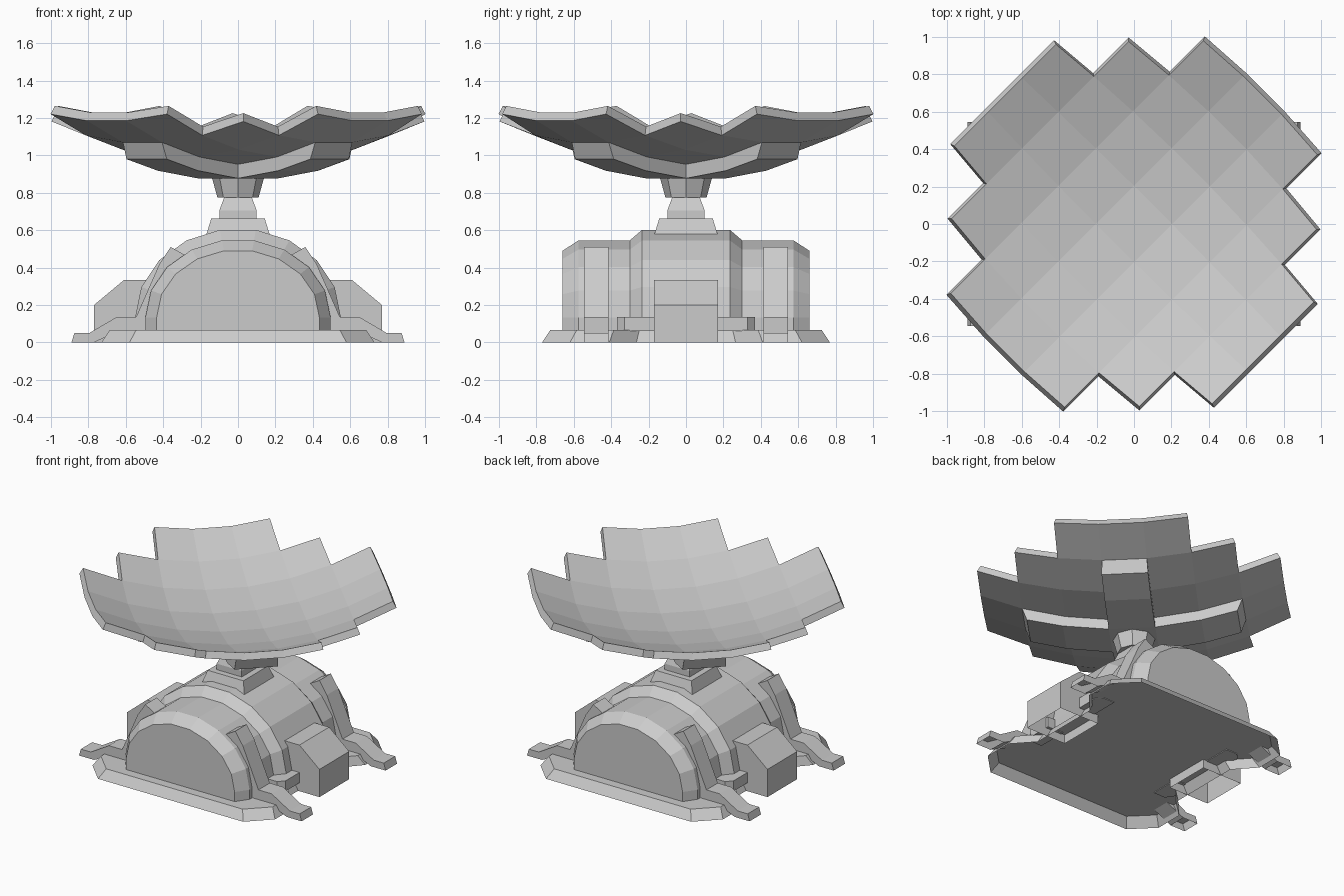
import bpy, bmesh
from math import sin, cos, pi, radians, sqrt

if "Cube" in bpy.data.objects:
    bpy.data.objects.remove(bpy.data.objects["Cube"])


def finish(name, bm):
    bmesh.ops.remove_doubles(bm, verts=bm.verts[:], dist=1e-5)
    bmesh.ops.recalc_face_normals(bm, faces=bm.faces[:])
    me = bpy.data.meshes.new(name)
    bm.to_mesh(me)
    bm.free()
    ob = bpy.data.objects.new(name, me)
    bpy.context.collection.objects.link(ob)
    return ob


def loft(name, rings, open_sides=(), bottom=True):
    """Skin closed rings of equal point count; chosen sides or the first cap stay open."""
    bm = bmesh.new()
    vs = [[bm.verts.new(p) for p in r] for r in rings]
    n = len(vs[0])
    for a, b in zip(vs, vs[1:]):
        for k in range(n):
            if k not in open_sides:
                bm.faces.new((a[k], a[(k + 1) % n], b[(k + 1) % n], b[k]))
    if bottom:
        bm.faces.new(vs[0])
    bm.faces.new(vs[-1][::-1])
    return finish(name, bm)


def column(name, sides, levels, turn=0.0):
    """Stacked regular polygons; levels are (radius, z)."""
    return loft(name, [[(r * cos(turn + 2 * pi * k / sides),
                         r * sin(turn + 2 * pi * k / sides), z)
                        for k in range(sides)] for r, z in levels])


# Base skirt with clipped corners, narrower beside the side boxes, hollow below
quarter = [(0.58, 0.77), (0.73, 0.62), (0.73, 0.41), (0.60, 0.265)]
right = [(x, -y) for x, y in quarter] + quarter[::-1]
outline = right + [(-x, -y) for x, y in right]
loft("base_slab", [[(x, y, 0) for x, y in outline],
                   [(x * 0.94, y * 0.943, 0.065) for x, y in outline]], bottom=False)


# Barrel-vaulted body with bevelled ends and a raised middle band
def arch(y, a, b):
    pts = [(a * cos(radians(20 * k)), y, 0.134 + b * sin(radians(20 * k)))
           for k in range(10)]
    return [(a, y, 0.065)] + pts + [(-a, y, 0.065)]


half = [(-0.66, 0.435, 0.361), (-0.575, 0.495, 0.418),
        (-0.30, 0.495, 0.418), (-0.235, 0.55, 0.475)]
loft("vaulted_body", [arch(*s) for s in half + [(-y, a, b) for y, a, b in half[::-1]]],
     open_sides=[11])

# Side profiles (x, z), extruded along y
leg = [(0.89, 0), (0.875, 0.05), (0.795, 0.05), (0.65, 0.135), (0.545, 0.135),
       (0.42, 0.42), (0.36, 0.51), (0.28, 0.465), (0.36, 0.30), (0.45, 0.065),
       (0.63, 0.065), (0.77, 0)]
box = [(0.45, 0), (0.77, 0), (0.77, 0.20), (0.61, 0.333), (0.45, 0.333)]
duct = [(0.48, 0.15), (0.61, 0.15), (0.61, 0.33), (0.57, 0.37), (0.48, 0.37)]

for sx, side in ((-1, "left"), (1, "right")):
    loft(side + "_equipment_box",
         [[(sx * x, y, z) for x, z in box] for y in (-0.17, 0.17)], open_sides=[0])
    for sy, end in ((-1, "front"), (1, "back")):
        # Bracing leg with splayed foot, open underneath
        loft(f"{end}_{side}_leg",
             [[(sx * x, sy * y, z) for x, z in leg] for y in (0.415, 0.545)],
             open_sides=[11])
        # Small duct beside the box
        loft(f"{end}_{side}_duct",
             [[(sx * x, sy * y, z) for x, y in duct] for z in (0.06, 0.135)])

# Pedestal, neck and flared dish mount
q = sqrt(2)
column("pedestal", 4, [(0.17 * q, 0.575), (0.143 * q, 0.662)], pi / 4)
column("neck", 4, [(0.10 * q, 0.66), (0.10 * q, 0.705), (0.072 * q, 0.78)], pi / 4)
column("dish_mount", 8, [(0.11, 0.775), (0.142, 0.89)])

# Dish: square cells on concentric spheres, turned 45 degrees
STEP, CENTRE = 0.1344, 3.142


def dish_point(i, j, r, limit):
    a, b = (max(-limit, min(limit, k - 0.5)) * STEP for k in (i, j))
    u, v, w = sin(a) * cos(b), sin(b), cos(a) * cos(b)
    return ((u - v) / q * r, (u + v) / q * r, CENTRE - w * r)


def shell(name, cells, r_in, r_out, limit=9):
    """Thick patch of cells; limit pulls in the ends of the outer surface."""
    bm = bmesh.new()

    def face(*pts):
        bm.faces.new([bm.verts.new(dish_point(i, j, r, limit if r == r_out else 9))
                      for i, j, r in pts])

    for i, j in cells:
        c = [(i, j), (i + 1, j), (i + 1, j + 1), (i, j + 1)]
        for r in (r_in, r_out):
            face(*[(*p, r) for p in c])
        # Rim walls only where the neighbouring cell is missing
        for k, (di, dj) in enumerate(((0, -1), (1, 0), (0, 1), (-1, 0))):
            if (i + di, j + dj) not in cells:
                p, s = c[k], c[(k + 1) % 4]
                face((*p, r_in), (*s, r_in), (*s, r_out), (*p, r_out))
    return finish(name, bm)


grid = [(i, j) for i in range(-3, 4) for j in range(-3, 4)]
shell("dish", {(i, j) for i, j in grid if abs(i) + abs(j) <= 4}, 2.15, 2.20)
# Cross-shaped stiffener under the dish, with sloping ends
shell("dish_cross_brace", {(i, j) for i, j in grid
                           if i * j == 0 and abs(i) + abs(j) <= 2}, 2.198, 2.275, 2.3)
